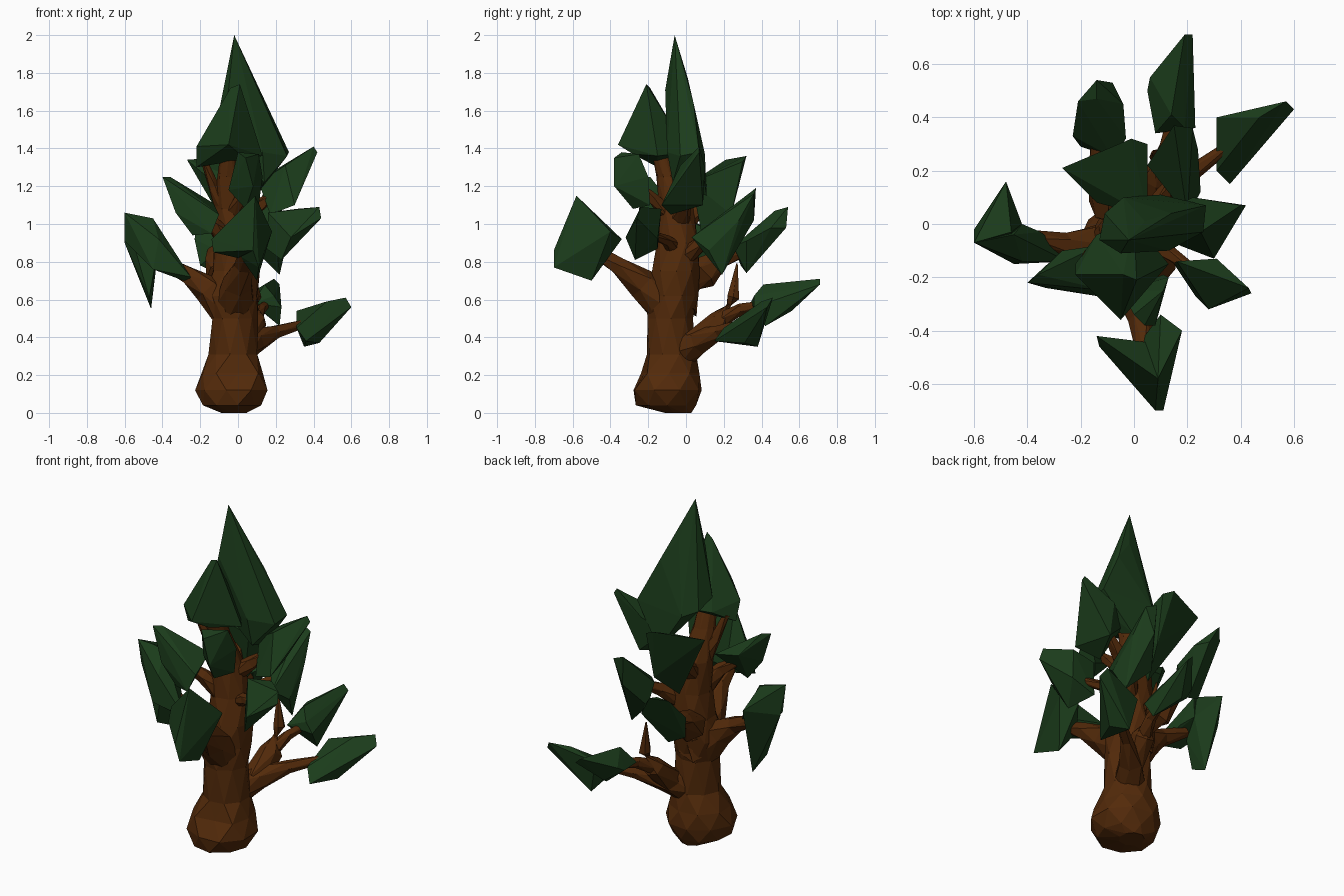
import bpy, bmesh, math, random
from mathutils import Vector

random.seed(4)
CM = 0.01  # part coordinates below are in hundredths of a unit

default_cube = bpy.data.objects.get("Cube")
if default_cube:
    bpy.data.objects.remove(default_cube, do_unlink=True)


def make_material(name, rgb):
    mat = bpy.data.materials.new(name)
    mat.use_nodes = True
    colour = (*rgb, 1.0)
    mat.diffuse_color = colour
    shader = mat.node_tree.nodes["Principled BSDF"]
    shader.inputs["Base Color"].default_value = colour
    shader.inputs["Roughness"].default_value = 0.9
    return mat


bark = make_material("brown bark", (0.086, 0.023, 0.003))
needles = make_material("dark green needles", (0.011, 0.045, 0.011))


def finish(bm, name, mat):
    """Turn a bmesh into a flat shaded object with a single material."""
    bmesh.ops.recalc_face_normals(bm, faces=bm.faces)
    mesh = bpy.data.meshes.new(name)
    bm.to_mesh(mesh)
    bm.free()
    mesh.materials.append(mat)
    obj = bpy.data.objects.new(name, mesh)
    bpy.context.scene.collection.objects.link(obj)
    return obj


def limb(name, path, sides=6, jitter=0.1, upright=False, hollow=None):
    """Rough tapering tube through (x, y, z, radius) stations."""
    bm = bmesh.new()
    centres = [Vector(p[:3]) * CM for p in path]
    rings = []
    for i, (centre, station) in enumerate(zip(centres, path)):
        before = centres[max(i - 1, 0)]
        after = centres[min(i + 1, len(path) - 1)]
        axis = Vector((0, 0, 1)) if upright else (after - before).normalized()
        helper = Vector((0, 1, 0)) if abs(axis.z) > 0.8 else Vector((0, 0, 1))
        side = axis.cross(helper).normalized()
        up = side.cross(axis)
        ring = []
        for k in range(sides):
            angle = math.tau * (k + 0.5 * (i % 2)) / sides
            radius = station[3] * CM * random.uniform(1 - jitter, 1 + jitter)
            offset = side * math.cos(angle) + up * math.sin(angle)
            ring.append(bm.verts.new(centre + offset * radius))
        rings.append(ring)
    # staggered rings are joined by triangles
    for i, (low, high) in enumerate(zip(rings, rings[1:])):
        for k in range(sides):
            n = (k + 1) % sides
            if i % 2 == 0:
                bm.faces.new((low[k], low[n], high[k]))
                bm.faces.new((low[n], high[n], high[k]))
            else:
                bm.faces.new((low[k], high[n], high[k]))
                bm.faces.new((low[k], low[n], high[n]))
    bm.faces.new(rings[0][::-1])
    bm.faces.new(rings[-1])
    # knot hole: press the nearest vertex inward
    if hollow:
        spot = Vector(hollow) * CM
        knot = min(bm.verts, key=lambda v: (v.co - spot).length)
        knot.co.y += 0.045
    return finish(bm, name, bark)


def clump(name, *lobes):
    """Angular foliage mass, each lobe a faceted hull round its corners."""
    bm = bmesh.new()
    for corners in lobes:
        verts = [bm.verts.new(Vector(c) * CM) for c in corners]
        result = bmesh.ops.convex_hull(bm, input=verts)
        loose = [v for v in result["geom_interior"]
                 if isinstance(v, bmesh.types.BMVert)]
        bmesh.ops.delete(bm, geom=loose, context="VERTS")
    return finish(bm, name, needles)


# Trunk with a swollen foot
limb("trunk", [(-2, -4, 0, 7), (-3, -10, 4, 16), (-3, -10, 12, 19),
               (-3, -9, 21, 17), (-2, -8, 31, 13), (-2, -8, 50, 12.5),
               (-3, -7, 62, 14), (-1, -5, 75, 13), (-2, -4, 90, 11),
               (-4, -5, 108, 9), (-5, -10, 125, 6), (-5, -15, 142, 4),
               (-5, -17, 152, 2)],
     sides=9, jitter=0.06, upright=True, hollow=(-3, -24, 23))

# Large lower branches
limb("left_branch", [(-4, -7, 50, 10), (-16, -8, 66, 8),
                     (-26, -8, 73, 5), (-40, -5, 80, 3)])
limb("front_branch", [(-2, -9, 54, 11), (0, -23, 68, 8),
                      (3, -36, 78, 5), (4, -50, 87, 3)])
limb("rear_branch", [(-4, -3, 58, 11), (-8, 8, 74, 9),
                     (-12, 19, 82, 5), (-13, 34, 87, 3)])
limb("low_branch", [(0, -4, 31, 9), (9, 7, 38, 7),
                    (20, 18, 43, 3.5), (38, 31, 48, 2)])
limb("low_spike", [(6, 5, 37, 7), (9, 18, 49, 6),
                   (9, 25, 61, 3.5), (7, 27, 79, 0.4)])
limb("low_rear_twig", [(9, 20, 50, 4), (12, 29, 55, 3), (16, 45, 58, 2)])

# Thin upper branches
upper_branches = {
    "right": [(2, -5, 86, 5), (12, -10, 91, 3), (25, -19, 95, 2)],
    "rear_right": [(1, -3, 80, 6), (10, 9, 91, 4), (17, 20, 97, 2)],
    "left": [(-5, -8, 90, 6), (-13, -14, 100, 4), (-24, -19, 107, 2)],
    "front": [(-3, -8, 104, 5), (2, -18, 114, 3), (4, -27, 122, 2)],
    "high_right": [(-2, -4, 99, 6), (10, -1, 109, 4), (22, 2, 118, 2)],
    "high_rear": [(-4, -3, 98, 6), (-6, 8, 109, 4), (-8, 19, 119, 2)],
    "high_left": [(-6, -6, 105, 5), (-13, -9, 120, 3), (-18, -12, 134, 2)],
}
for place, path in upper_branches.items():
    limb(place + "_upper_branch", path, sides=5)

# Crown: tall rear spire and shorter front spire
clump("crown_spire", [(-2, -6, 200), (4, 1, 177), (-5, -11, 171), (14, 4, 164),
                      (27, 7, 138), (26, -3, 136), (10, 11, 115),
                      (-4, 10, 137), (13, -10, 138), (14, -7, 122),
                      (-13, -6, 145), (-11, 4, 140)])
clump("crown_front", [(1, -21, 174), (-4, -19, 172), (-22, -19, 141),
                      (-22, -15, 130), (-5, -36, 142), (1, -28, 137),
                      (13, -15, 136), (0, 1, 138), (-14, -4, 137)])

# Lower foliage
clump("left_foliage",
      [(-60, -7, 106), (-60, -4, 91), (-45, -4, 103), (-42, -14, 92),
       (-42, 0, 88), (-35, -3, 82), (-26, -10, 69), (-25, -14, 72),
       (-45, -15, 76)],
      [(-60, -7, 106), (-60, -2, 90), (-46, -3, 103), (-48, 16, 96),
       (-42, 0, 88), (-46, 4, 55), (-47, -8, 61), (-44, -9, 78)])
clump("front_foliage",
      [(9, -58, 115), (-14, -42, 92), (-13, -46, 85), (8, -70, 86),
       (0, -46, 82), (10, -45, 88)],
      [(9, -58, 115), (8, -70, 86), (11, -70, 77), (18, -40, 96),
       (10, -34, 92), (10, -50, 70), (1, -46, 83)])
clump("low_right_foliage", [(31, 40, 54), (47, 40, 59), (57, 46, 61),
                            (60, 43, 56), (36, 15, 38), (31, 20, 45),
                            (35, 38, 35), (43, 31, 37)])
clump("low_rear_foliage", [(19, 71, 71), (22, 71, 68), (23, 36, 56),
                           (22, 42, 46), (19, 36, 62), (8, 34, 58),
                           (5, 50, 60), (6, 55, 63), (14, 41, 68),
                           (14, 56, 54)])
clump("rear_foliage", [(-23, 33, 92), (-21, 46, 106), (-14, 54, 109),
                       (-14, 47, 107), (-8, 53, 98), (-4, 45, 98),
                       (-3, 32, 91), (-8, 25, 88), (-15, 28, 88),
                       (-11, 32, 74), (-20, 29, 78)])

# Upper foliage
clump("left_upper_foliage", [(-40, -22, 125), (-36, -19, 125), (-13, -8, 111),
                             (-27, -10, 113), (-10, -25, 105),
                             (-14, -27, 95), (-24, -23, 94), (-33, -24, 106)])
clump("front_upper_foliage", [(4, -38, 135), (0, -34, 138), (11, -25, 137),
                              (13, -20, 125), (11, -19, 110), (4, -28, 108),
                              (-5, -25, 118), (8, -38, 120)])
clump("right_upper_foliage", [(16, -14, 106), (31, -13, 108), (43, -24, 109),
                              (44, -26, 103), (28, -32, 93),
                              (23, -27, 81), (15, -15, 87), (30, -15, 92)])
clump("high_right_foliage", [(40, 7, 141), (42, 7, 138), (11, 4, 122),
                             (22, 10, 130), (25, -3, 131), (30, -5, 124),
                             (30, -13, 110), (17, -8, 105), (24, 9, 110)])
clump("high_rear_foliage", [(-27, 21, 134), (-12, 24, 133), (-1, 32, 136),
                            (5, 30, 133), (5, 3, 122), (-14, 8, 123),
                            (4, 24, 105), (-2, 9, 91), (-17, 18, 118)])
clump("rear_right_foliage", [(15, 37, 119), (22, 36, 116), (25, 12, 86),
                             (22, 19, 73), (20, 3, 93), (5, 22, 101),
                             (8, 24, 87), (16, 36, 102), (24, 28, 102)])
